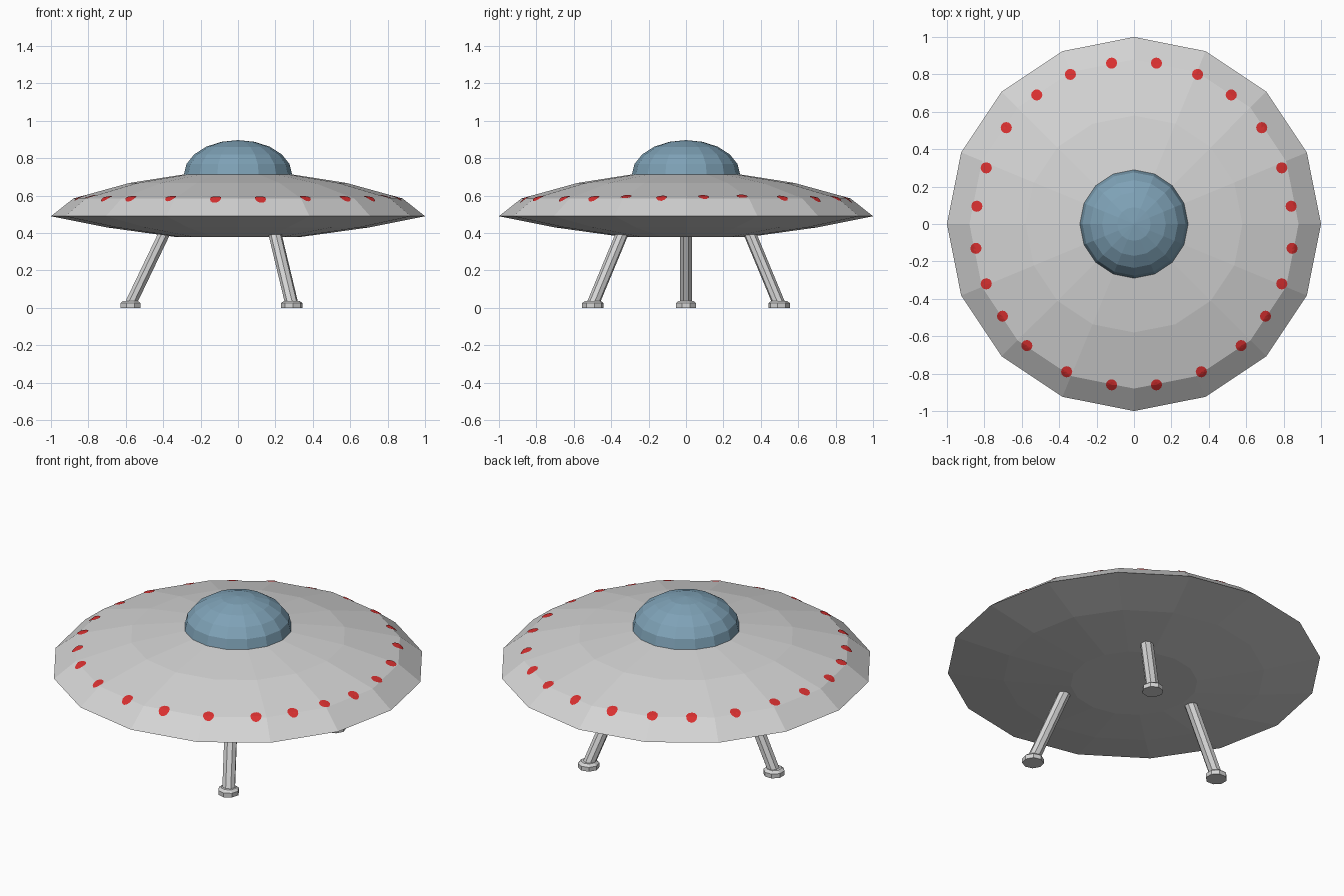
import bpy, bmesh
from math import sin, cos, pi, radians
from mathutils import Vector
from mathutils.bvhtree import BVHTree

if "Cube" in bpy.data.objects:
    bpy.data.objects.remove(bpy.data.objects["Cube"])


def material(name, rgb):
    m = bpy.data.materials.new(name)
    m.diffuse_color = (*rgb, 1)
    m.use_nodes = True
    m.node_tree.nodes["Principled BSDF"].inputs["Base Color"].default_value = m.diffuse_color
    return m


GREY = material("light grey metal", (0.66, 0.66, 0.66))
BLUE = material("blue glass", (0.21, 0.36, 0.47))
RED = material("red light", (0.70, 0.03, 0.03))


def finish(bm, name, mat):
    bmesh.ops.recalc_face_normals(bm, faces=bm.faces)
    me = bpy.data.meshes.new(name)
    bm.to_mesh(me)
    bm.free()
    me.materials.append(mat)
    ob = bpy.data.objects.new(name, me)
    bpy.context.collection.objects.link(ob)
    return ob


def lathe(bm, profile, sides, centre=lambda z: (0, 0), phase=0):
    """Stack of polygon rings (r, z), capped at both ends."""
    rings = []
    for r, z in profile:
        cx, cy = centre(z)
        rings.append([bm.verts.new((cx + r * cos(2 * pi * i / sides + phase),
                                    cy + r * sin(2 * pi * i / sides + phase), z))
                      for i in range(sides)])
    for a, b in zip(rings, rings[1:]):
        for i in range(sides):
            j = (i + 1) % sides
            bm.faces.new((a[i], a[j], b[j], b[i]))
    bm.faces.new(rings[0][::-1])
    bm.faces.new(rings[-1])


# Saucer hull
bm = bmesh.new()
lathe(bm, [(0.34, 0.38), (0.70, 0.43), (1.0, 0.49),
           (0.88, 0.585), (0.58, 0.668), (0.28, 0.715)], 16)
hull_tree = BVHTree.FromBMesh(bm)
finish(bm, "saucer_hull", GREY)

# Cockpit dome
bm = bmesh.new()
dome = [(0.29 * cos(radians(18 * k)), 0.711 + 0.186 * sin(radians(18 * k))) for k in range(5)]
lathe(bm, dome + [(0.001, 0.897)], 16)
finish(bm, "cockpit_dome", BLUE)

# Rim lights: thin discs draped over the hull, mirrored left and right
bm = bmesh.new()


def draped(x, y):
    hit, normal, _, _ = hull_tree.ray_cast(Vector((x, y, 2)), Vector((0, 0, -1)))
    return bm.verts.new(hit + Vector((0, 0, 0.004)))


half = [(0.12, 0.86), (0.34, 0.80), (0.52, 0.69), (0.683, 0.515), (0.79, 0.30), (0.84, 0.095),
        (0.845, -0.13), (0.79, -0.32), (0.703, -0.493), (0.573, -0.65), (0.36, -0.79), (0.12, -0.86)]
for px, py in half:
    for side in (1, -1):
        x, y, n = side * px, py, 12
        mid = draped(x, y)
        loops = [[draped(x + r * cos(2 * pi * i / n), y + r * sin(2 * pi * i / n))
                  for i in range(n)] for r in (0.015, 0.03)]
        for i in range(n):
            j = (i + 1) % n
            bm.faces.new((mid, loops[0][i], loops[0][j]))
            bm.faces.new((loops[0][i], loops[1][i], loops[1][j], loops[0][j]))
lights = finish(bm, "rim_lights", RED)
# Make every disc face upwards
bm = bmesh.new()
bm.from_mesh(lights.data)
bm.normal_update()
bmesh.ops.reverse_faces(bm, faces=[f for f in bm.faces if f.normal.z < 0])
bm.to_mesh(lights.data)
bm.free()

# Three splayed legs with round foot pads
for name, deg in (("left", 180), ("front_right", -60), ("back_right", 60)):
    a = radians(deg)

    def axis(z):
        r = 0.585 - 0.48 * z
        return r * cos(a), r * sin(a)

    bm = bmesh.new()
    lathe(bm, [(0.036, 0.02), (0.036, 0.44)], 8, axis, a + pi / 8)
    finish(bm, name + "_leg", GREY)

    bm = bmesh.new()
    lathe(bm, [(0.058, 0), (0.058, 0.025), (0.042, 0.038)], 8,
          lambda z: (0.575 * cos(a), 0.575 * sin(a)), a + pi / 8)
    finish(bm, name + "_foot", GREY)
